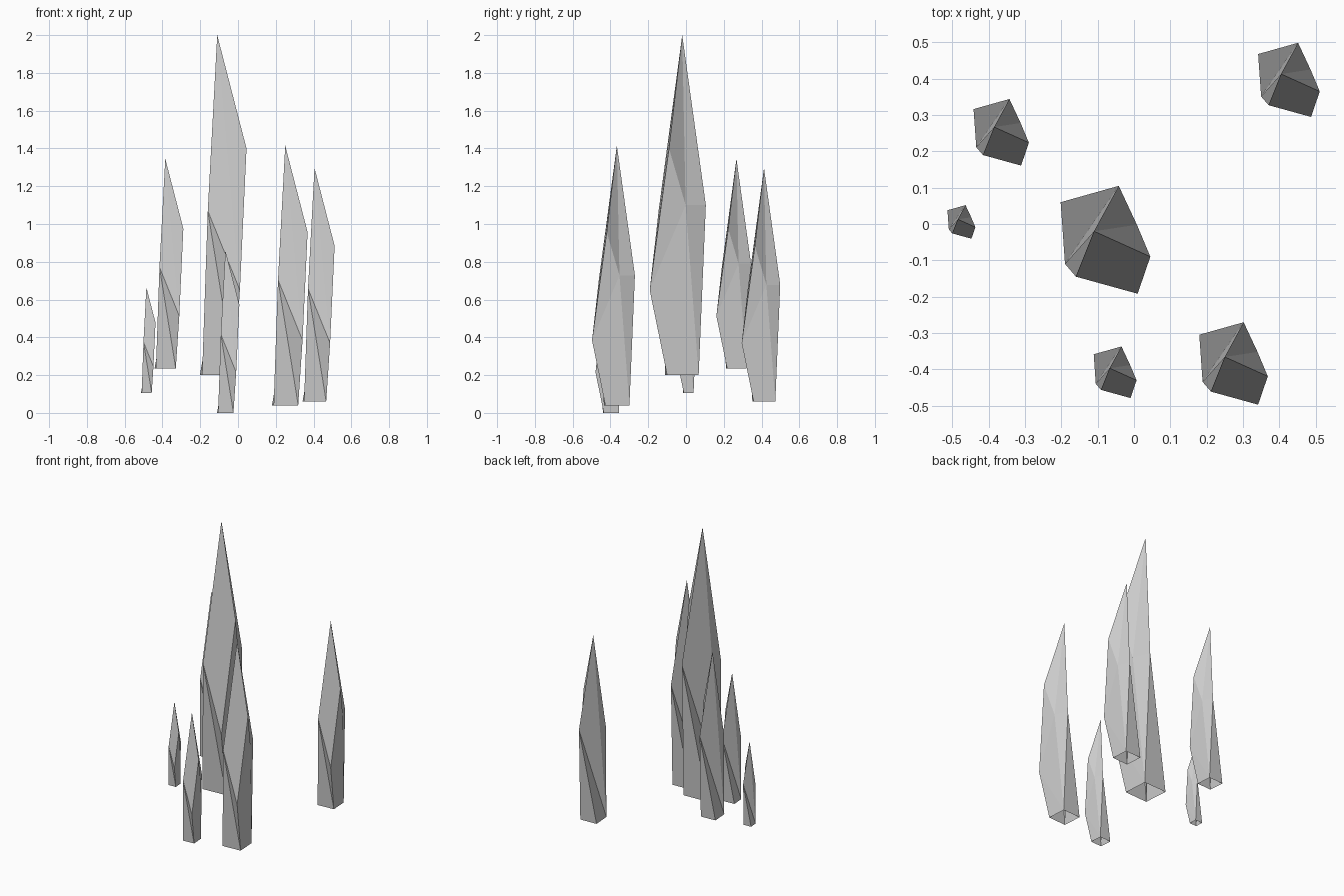
import bpy

if "Cube" in bpy.data.objects:
    bpy.data.objects.remove(bpy.data.objects["Cube"])

# One faceted crystal, measured from the centre of its base (x, y, height)
POINTS = {
    "A": (-0.092, 0.08, 0), "F": (-0.08, -0.09, 0),       # base square
    "G": (0.09, -0.08, 0), "H": (0.08, 0.087, 0),
    "B": (0.068, 0.125, 0.90), "M": (0.118, 0.018, 0.90),  # uneven shoulders
    "C": (0.155, -0.07, 1.20), "D": (0.12, -0.172, 0.45),
    "E": (-0.05, -0.125, 0.87),
    "T": (0, 0, 1.8),                                      # tip
}
# Front, right, back and left facets; the base is open
FACETS = ("FGE GDE EDT DCT "
          "GHD HMD DMC CMT "
          "HAB HBM MBT "
          "AFB FTB FET").split()

names = list(POINTS)
faces = [[names.index(c) for c in f] for f in FACETS]
mesh = bpy.data.meshes.new("crystal")
mesh.from_pydata(list(POINTS.values()), [], faces)
mesh.update()

# Cluster layout: name, base position, scale
CLUSTER = [
    ("crystal_main", (-0.11, -0.02, 0.20), 1.0),
    ("crystal_back_left", (-0.385, 0.267, 0.235), 0.617),
    ("crystal_left_small", (-0.485, 0.013, 0.105), 0.311),
    ("crystal_front_small", (-0.067, -0.397, 0.0), 0.478),
    ("crystal_front_right", (0.25, -0.366, 0.04), 0.764),
    ("crystal_back_right", (0.405, 0.413, 0.06), 0.687),
]
for name, loc, s in CLUSTER:
    # Fix facet direction once per copy, keeping the folds outward
    ob = bpy.data.objects.new(name, mesh)
    ob.location = loc
    ob.scale = (s, s, s)
    bpy.context.collection.objects.link(ob)

# Consistent outward normals on the shared mesh
import bmesh
bm = bmesh.new()
bm.from_mesh(mesh)
bmesh.ops.recalc_face_normals(bm, faces=bm.faces)
bm.to_mesh(mesh)
bm.free()
